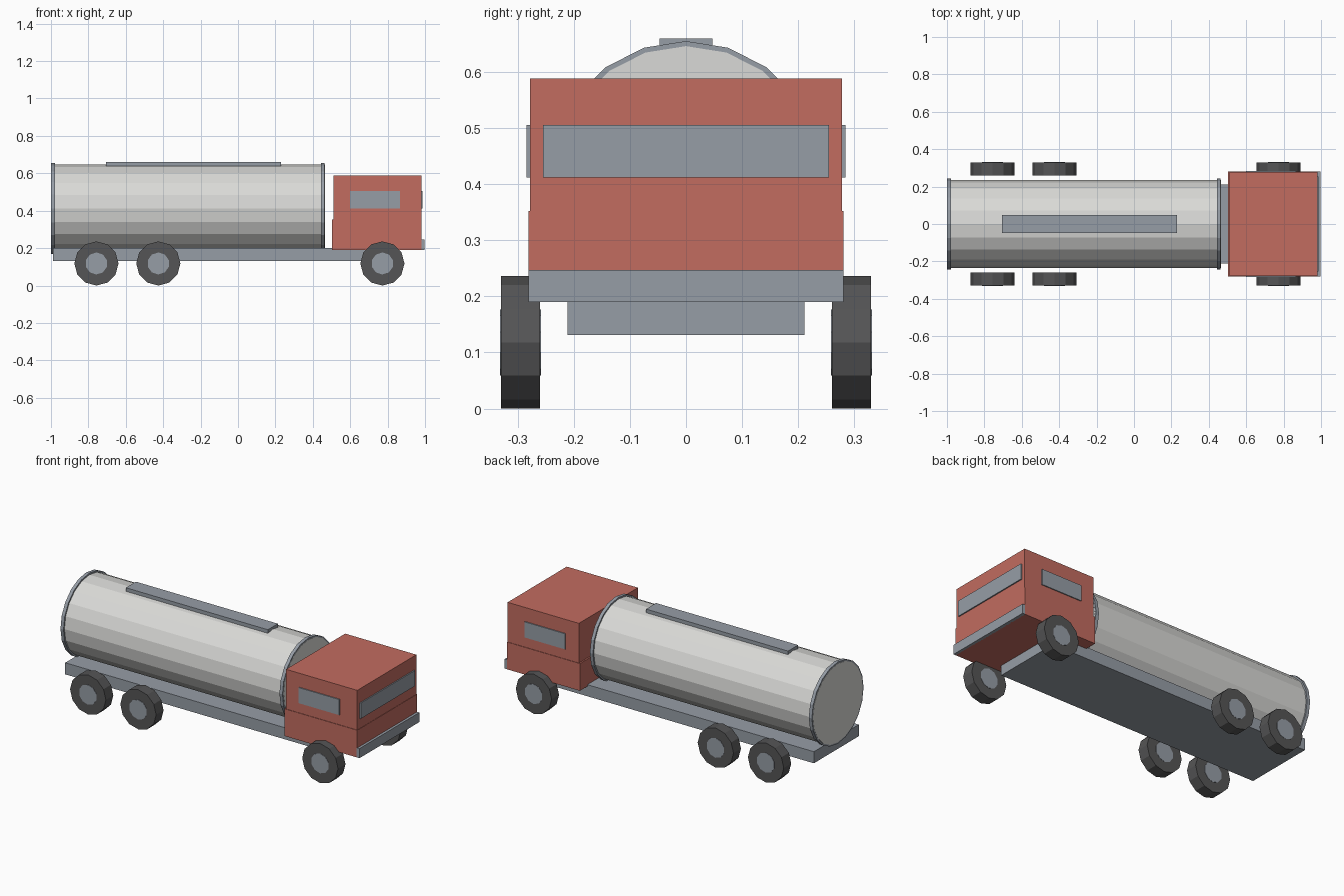
import bpy
from math import pi

cube = bpy.data.objects.get("Cube")
if cube:
    bpy.data.objects.remove(cube, do_unlink=True)


def material(name, r, g, b):
    m = bpy.data.materials.new(name)
    m.use_nodes = True
    m.diffuse_color = (r, g, b, 1)
    m.node_tree.nodes["Principled BSDF"].inputs["Base Color"].default_value = (r, g, b, 1)
    return m


red = material("cab red", 0.54, 0.15, 0.117)
steel = material("blue grey", 0.305, 0.337, 0.381)
silver = material("tank silver", 0.70, 0.70, 0.68)
rubber = material("tyre rubber", 0.09, 0.09, 0.092)


def box(name, x, y, z, mat):
    """Box from (min, max) ranges."""
    spans = (x, y, z)
    bpy.ops.mesh.primitive_cube_add(size=1, location=[(a + b) / 2 for a, b in spans])
    ob = bpy.context.object
    ob.name = name
    ob.scale = [b - a for a, b in spans]
    bpy.ops.object.transform_apply(location=False, rotation=False)
    ob.data.materials.append(mat)


def cylinder(name, sides, radius, length, centre, rotation, mat):
    bpy.ops.mesh.primitive_cylinder_add(vertices=sides, radius=radius, depth=length,
                                        location=centre, rotation=rotation)
    ob = bpy.context.object
    ob.name = name
    ob.data.materials.append(mat)


# Chassis and cab
box("chassis", (-0.99, 0.73), (-0.211, 0.211), (0.131, 0.2), steel)
box("cab_upper", (0.511, 0.98), (-0.278, 0.278), (0.352, 0.588), red)
box("cab_lower", (0.502, 0.982), (-0.281, 0.281), (0.19, 0.352), red)
box("bumper", (0.978, 0.997), (-0.281, 0.281), (0.19, 0.247), steel)

# Windows as thin plates
box("windscreen", (0.979, 0.987), (-0.255, 0.255), (0.412, 0.505), steel)
for side, s in (("left", 1), ("right", -1)):
    box(side + "_window", (0.598, 0.865), sorted((s * 0.277, s * 0.284)),
        (0.412, 0.505), steel)

# Tank lying along the chassis, with end bands and a top walkway
along_x = (0, pi / 2, 0)
cylinder("tank", 20, 0.234, 1.464, (-0.268, 0, 0.412), along_x, silver)
for name, x in (("rear_band", -0.989), ("front_band", 0.453)):
    cylinder(name, 20, 0.243, 0.02, (x, 0, 0.412), along_x, steel)
box("walkway", (-0.705, 0.23), (-0.047, 0.047), (0.636, 0.66), steel)

# Wheels with slightly proud hubs
for axle, x in (("rear", -0.757), ("middle", -0.426), ("front", 0.772)):
    for side, s in (("left", 1), ("right", -1)):
        centre = (x, s * 0.295, 0.118)
        cylinder(f"{axle}_{side}_tyre", 12, 0.118, 0.07, centre, (pi / 2, 0, 0), rubber)
        cylinder(f"{axle}_{side}_hub", 10, 0.059, 0.073, centre, (pi / 2, 0, 0), steel)
